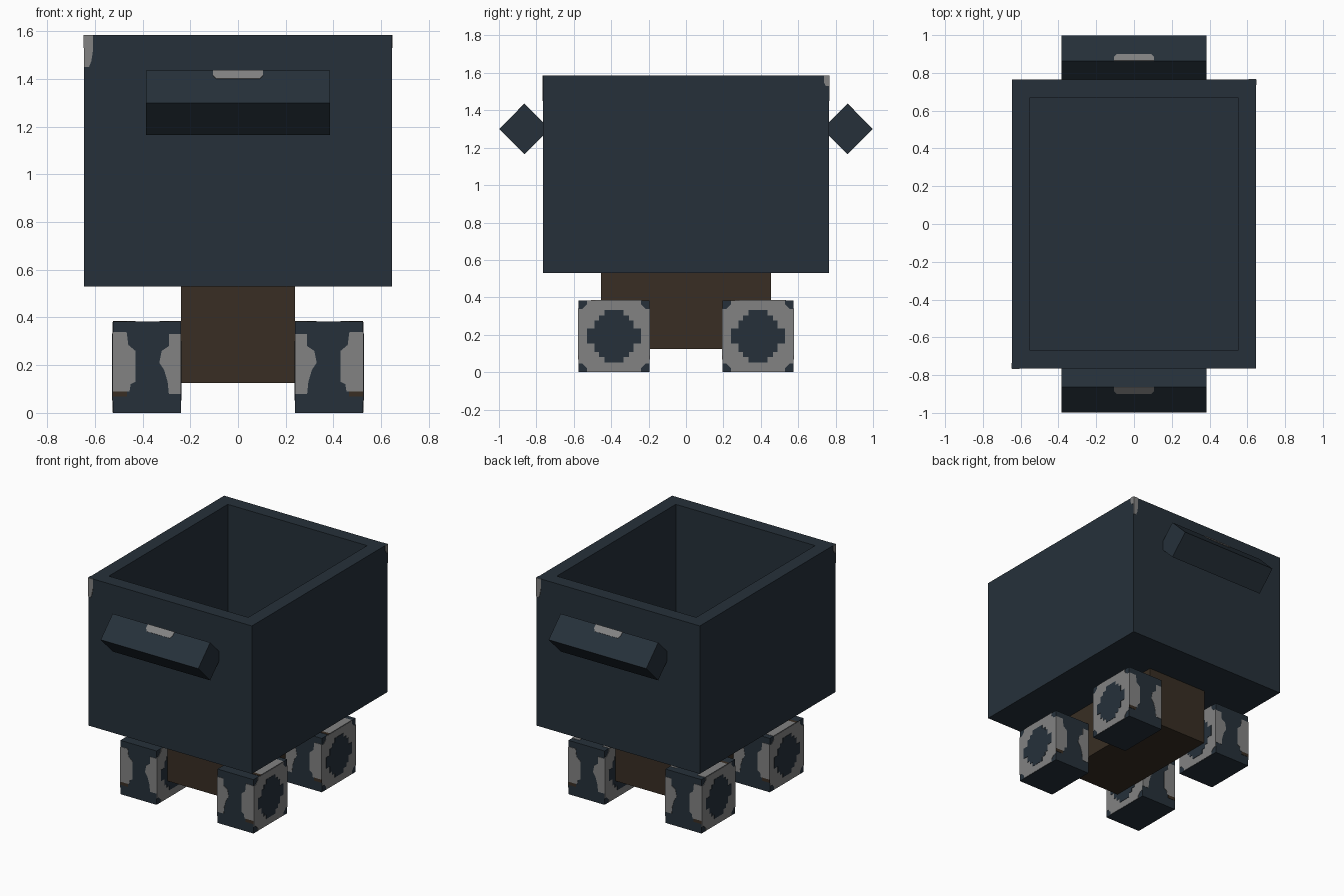
import bpy
import bmesh
from mathutils import Vector

if "Cube" in bpy.data.objects:
    bpy.data.objects.remove(bpy.data.objects["Cube"])


def material(name, rgb):
    m = bpy.data.materials.new(name)
    m.use_nodes = True
    m.diffuse_color = (*rgb, 1)
    m.node_tree.nodes["Principled BSDF"].inputs["Base Color"].default_value = (*rgb, 1)
    return m


IRON = material("dark iron", (0.019, 0.030, 0.042))
WOOD = material("dark wood", (0.040, 0.027, 0.017))
STEEL = material("worn steel", (0.225, 0.225, 0.225))
X, Y, Z = Vector((1, 0, 0)), Vector((0, 1, 0)), Vector((0, 0, 1))


def finish(name, bm, mat):
    bmesh.ops.recalc_face_normals(bm, faces=bm.faces)
    mesh = bpy.data.meshes.new(name)
    bm.to_mesh(mesh)
    bm.free()
    mesh.materials.append(mat)
    ob = bpy.data.objects.new(name, mesh)
    bpy.context.collection.objects.link(ob)
    return ob


def box_mesh(lo, hi):
    lo, hi = Vector(lo), Vector(hi)
    bm = bmesh.new()
    bmesh.ops.create_cube(bm, size=1)
    bmesh.ops.scale(bm, vec=hi - lo, verts=bm.verts)
    bmesh.ops.translate(bm, vec=(lo + hi) / 2, verts=bm.verts)
    return bm


def prism(name, pts, origin, u, v, depth, mat):
    """Extrude a 2D outline, laid along u and v, by the depth vector."""
    bm = bmesh.new()
    o = Vector(origin)
    face = bm.faces.new([bm.verts.new(o + u * a + v * b) for a, b in pts])
    new = bmesh.ops.extrude_face_region(bm, geom=[face])["geom"]
    bmesh.ops.translate(bm, vec=depth, verts=[g for g in new if isinstance(g, bmesh.types.BMVert)])
    return finish(name, bm, mat)


def four_way(quarter):
    """Mirror a quarter outline, running from the v axis to the u axis, into a whole one."""
    right = quarter + [(a, -b) for a, b in reversed(quarter)]
    return right + [(-a, b) for a, b in reversed(right)]


# Open tub with a hollow inside
bm = box_mesh((-0.645, -0.765, 0.53), (0.645, 0.765, 1.585))
bm.normal_update()
top = max(bm.faces, key=lambda f: f.calc_center_median().z)
bmesh.ops.inset_region(bm, faces=[top], thickness=0.095, use_even_offset=True)
floor = bmesh.ops.extrude_discrete_faces(bm, faces=[top])["faces"][0]
bmesh.ops.translate(bm, vec=-Z * 0.96, verts=floor.verts)
finish("tub", bm, IRON)

# Chassis block
finish("chassis", box_mesh((-0.24, -0.455, 0.125), (0.24, 0.455, 0.53)), WOOD)

# Handles with a worn edge, and worn tub corners
DIAMOND = [(0, 0.135), (0.135, 0), (0, -0.135), (-0.135, 0)]
GRIP = [(-0.105, 0), (0.105, 0), (0.105, 0.03), (0.09, 0.05), (-0.09, 0.05), (-0.105, 0.03)]
WEAR = [(0, 0), (0.038, 0), (0.038, 0.06), (0.03, 0.11), (0.02, 0.135), (0, 0.135)]
CHIP = [(0, 0), (0.028, 0), (0.028, 0.035), (0.018, 0.055), (0, 0.055)]
for s, side in ((-1, "front"), (1, "back")):
    prism(side + "_handle", DIAMOND, (-0.385, s * 0.863, 1.3), Y, Z, X * 0.77, IRON)
    prism(side + "_handle_wear", GRIP, (0, s * 0.863, 1.435), X, (Y * s - Z).normalized(),
          (Y * s + Z).normalized() * 0.003, STEEL)
    corner = (s * 0.645, s * 0.765, 1.585)
    prism(side + "_corner_wear", WEAR, corner, -X * s, -Z, Y * s * 0.003, STEEL)
    prism(side + "_corner_chip", CHIP, corner, -Y * s, -Z, X * s * 0.003, STEEL)

# Wheel outlines
HUB = four_way([(0.05, 0.14), (0.05, 0.11), (0.08, 0.11), (0.08, 0.085),
                (0.105, 0.085), (0.105, 0.04), (0.145, 0.04)])
RIM = four_way([(0.145, 0.19), (0.145, 0.17), (0.17, 0.145), (0.19, 0.145)])
OUTER = [(0, 0.34), (0.058, 0.34), (0.065, 0.285), (0.095, 0.26), (0.095, 0.13),
         (0.075, 0.12), (0.07, 0.09), (0, 0.09)]
INNER = [(0, 0.33), (0.05, 0.33), (0.05, 0.28), (0.08, 0.26), (0.09, 0.21),
         (0.07, 0.18), (0.055, 0.13), (0.05, 0.08), (0, 0.08)]
RUST = [(0, 0.09), (0.06, 0.09), (0.06, 0.068), (0, 0.068)]
IN, OUT, MID, HALF = 0.24, 0.525, 0.385, 0.19

# Block wheels with a steel rim, dark hub and worn treads
for sx, lr in ((1, "left"), (-1, "right")):
    for sy, fb in ((-1, "front"), (1, "back")):
        name = f"{fb}_{lr}_wheel"
        xs, y = sorted((sx * IN, sx * OUT)), sy * MID
        finish(name, box_mesh((xs[0], y - HALF, 0), (xs[1], y + HALF, 2 * HALF + 0.004)), IRON)
        for x, n, face in ((OUT, sx, "outer"), (IN, -sx, "inner")):
            at = (sx * x, y, HALF + 0.002)
            prism(f"{name}_{face}_rim", RIM, at, Y, Z, X * n * 0.002, STEEL)
            prism(f"{name}_{face}_hub", HUB, at, Y, Z, X * n * 0.004, IRON)
        # Treads on the front, back and top faces
        for t, origin_y, z, v, n in (("front", y - HALF, 0, Z, -Y), ("back", y + HALF, 0, Z, Y),
                                     ("top", y - HALF, 2 * HALF + 0.004, Y, Z)):
            outside, inside = (sx * OUT, origin_y, z), (sx * IN, origin_y, z)
            prism(f"{name}_{t}_outer_tread", OUTER, outside, -X * sx, v, n * 0.002, STEEL)
            prism(f"{name}_{t}_inner_tread", INNER, inside, X * sx, v, n * 0.002, STEEL)
            prism(f"{name}_{t}_rust", RUST, outside, -X * sx, v, n * 0.002, WOOD)
